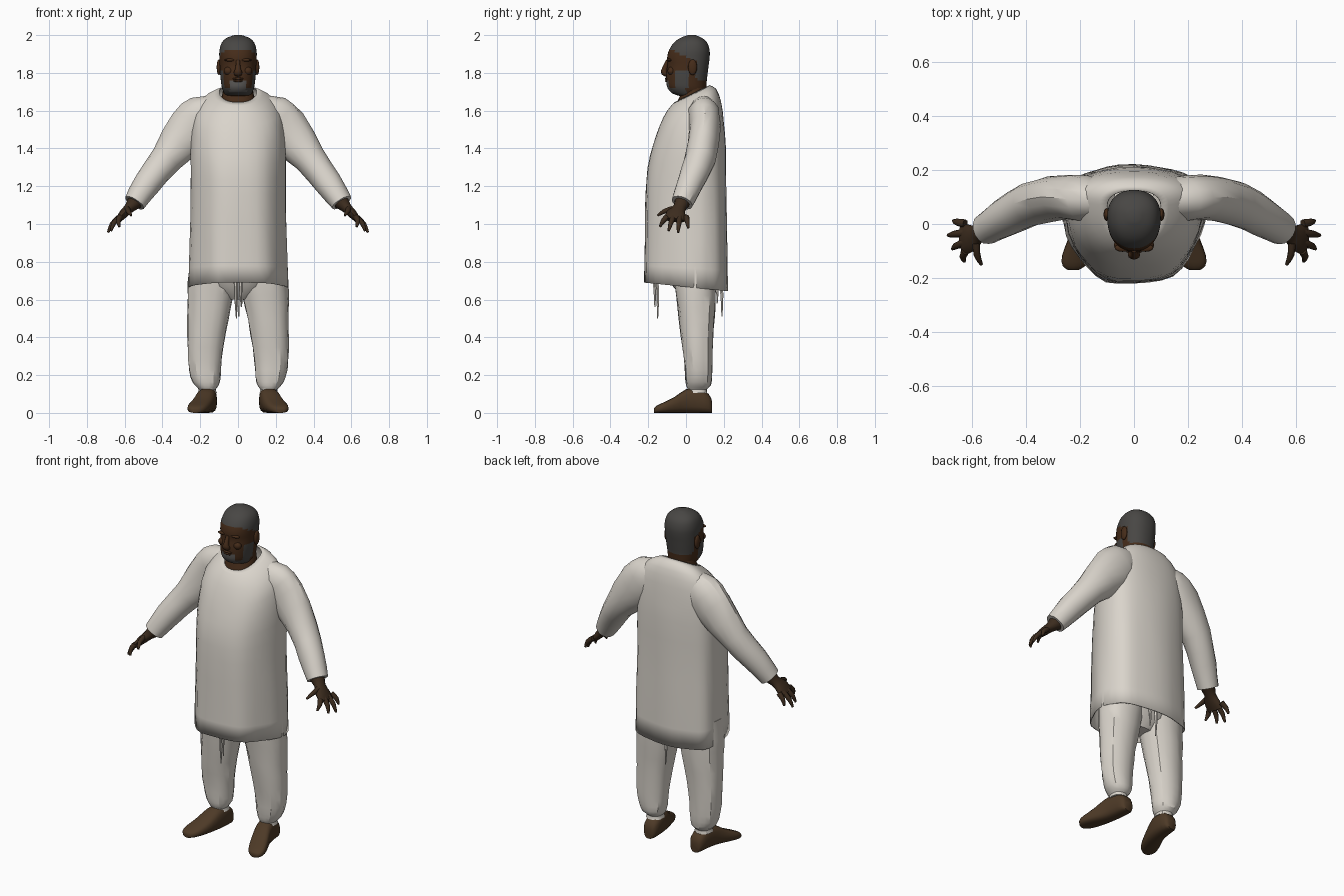
import bpy, bmesh, math, random
from mathutils import Vector

random.seed(4)
if "Cube" in bpy.data.objects:
    bpy.data.objects.remove(bpy.data.objects["Cube"], do_unlink=True)


def material(name, r, g, b):
    m = bpy.data.materials.new(name)
    m.use_nodes = True
    m.diffuse_color = (r, g, b, 1)
    m.node_tree.nodes["Principled BSDF"].inputs["Base Color"].default_value = (r, g, b, 1)
    return m


CLOTH = material("pale cotton", .70, .66, .60)
SKIN = material("face skin", .060, .025, .010)
HAND = material("hand skin", .045, .025, .013)
SHOE = material("brown foot", .075, .042, .020)
HAIR = material("grey hair", .065, .062, .058)
BEARD = material("light beard", .11, .105, .10)


def finish(name, bm, mats, rule=None, angle=35, thick=0):
    bmesh.ops.recalc_face_normals(bm, faces=bm.faces)
    if rule:
        for f in bm.faces:
            f.material_index = rule(f.calc_center_median())
    me = bpy.data.meshes.new(name)
    bm.to_mesh(me)
    bm.free()
    for m in mats:
        me.materials.append(m)
    ob = bpy.data.objects.new(name, me)
    bpy.context.collection.objects.link(ob)
    if thick:
        mod = ob.modifiers.new("thickness", 'SOLIDIFY')
        mod.thickness = thick
        mod.offset = -1
    bpy.ops.object.select_all(action='DESELECT')
    ob.select_set(True)
    bpy.context.view_layer.objects.active = ob
    bpy.ops.object.shade_smooth_by_angle(angle=math.radians(angle))
    return ob


def resample(rows, steps):
    """Smooth curve through rows of numbers."""
    out = []
    for i in range(len(rows) - 1):
        a, b, c, d = (rows[min(max(i + k, 0), len(rows) - 1)] for k in (-1, 0, 1, 2))
        for s in range(steps):
            t = s / steps
            out.append([q + .5 * t * (r - p + t * (2*p - 5*q + 4*r - w + t * (3*(q - r) + w - p)))
                        for p, q, r, w in zip(a, b, c, d)])
    return out + [list(rows[-1])]


def loft(name, rings, mats, caps=True, **kw):
    bm = bmesh.new()
    vs = [[bm.verts.new(p) for p in ring] for ring in rings]
    n = len(vs[0])
    for a, b in zip(vs, vs[1:]):
        for i in range(n):
            j = (i + 1) % n
            bm.faces.new((a[i], a[j], b[j], b[i]))
    if caps:
        bm.faces.new(vs[0])
        bm.faces.new(vs[-1])
    return finish(name, bm, mats, **kw)


def spow(v, p):
    return math.copysign(abs(v) ** p, v)


def egg(zf, zb, yf, yb, hw, cx=0, mid=.5, n=24, p=.9, fold=0, jit=0):
    """Horizontal section, tilted from front height zf to back height zb."""
    cy = yf + (yb - yf) * mid
    pts = []
    for i in range(n):
        a = math.tau * i / n
        k = 1 + fold * math.cos(7 * a + 1) + random.uniform(-jit, jit)
        s = spow(math.sin(a), p)
        y = cy + s * k * ((yb - cy) if s > 0 else (cy - yf))
        x = cx + hw * k * spow(math.cos(a), p)
        pts.append((x, y, zf + (zb - zf) * (y - yf) / (yb - yf)))
    return pts


def tube(name, rows, mats, n=12, steps=2, jit=0, **kw):
    """Tube along x, y, z with an in-plane radius and a depth radius."""
    rows = resample(rows, steps)
    rings = []
    for i, r in enumerate(rows):
        d = Vector(rows[min(i + 1, len(rows) - 1)][:3]) - Vector(rows[max(i - 1, 0)][:3])
        u = d.cross(Vector((0, 1, 0))).normalized()
        v = d.cross(u).normalized()
        ring = []
        for k in range(n):
            a = math.tau * k / n
            q = 1 + random.uniform(-jit, jit)
            ring.append(Vector(r[:3]) + q * (u * r[3] * math.cos(a) + v * r[4] * math.sin(a)))
        rings.append(ring)
    return loft(name, rings, mats, **kw)


def blob(name, loc, size, mat, seg=12):
    bm = bmesh.new()
    bmesh.ops.create_uvsphere(bm, u_segments=seg, v_segments=8, radius=1)
    for v in bm.verts:
        v.co = Vector(loc) + Vector(size) * v.co
    return finish(name, bm, [mat], angle=60)


# Head: height, front, back, half width
head_rows = [(1.675, -.02, .10, .065), (1.69, -.07, .105, .072), (1.72, -.098, .108, .085),
             (1.76, -.104, .11, .091), (1.80, -.104, .115, .095), (1.84, -.098, .12, .097),
             (1.88, -.10, .125, .099), (1.92, -.09, .125, .098), (1.96, -.064, .112, .086),
             (1.985, -.03, .085, .06), (2.0, .01, .05, .02)]


def head_colour(c):
    x, y, z = c
    if z > 1.925 - .05 * max(0, (y + .08) / .1) or (y > .055 and z > 1.765):
        return 1
    if z < 1.755 and y < -.07 and abs(x) < .045 and z > 1.70:
        return 2
    if z < 1.725 and y < 0 and z > 1.685:
        return 1
    if abs(x) > .05 and -.06 < y < .015 and 1.72 < z < 1.82:
        return 1
    return 0


loft("head", [egg(z, z, f, b, w, mid=.55, n=40) for z, f, b, w in resample(head_rows, 3)],
     [SKIN, HAIR, BEARD], rule=head_colour, angle=50)

# Neck and the skin shown in the neckline
loft("neck", [egg(z, z, f, b, w) for z, f, b, w in
              [(1.57, -.06, .11, .10), (1.65, -.046, .113, .094),
               (1.69, -.025, .108, .082), (1.76, -.02, .10, .075)]], [SKIN], angle=60)

# Face details
tube("nose", [(0, -.098, 1.865, .010, .008), (0, -.112, 1.825, .014, .014),
              (0, -.115, 1.80, .023, .017), (0, -.10, 1.788, .017, .008)], [SKIN], angle=60)
blob("upper_lip", (0, -.100, 1.769), (.030, .012, .007), SKIN)
blob("lower_lip", (0, -.099, 1.757), (.026, .012, .007), SKIN)
for side, s in (("left", 1), ("right", -1)):
    blob(side + "_ear", (s * .101, .035, 1.83), (.012, .024, .042), SKIN)
    blob(side + "_brow", (s * .042, -.088, 1.868), (.030, .015, .008), SKIN)
    blob(side + "_cheek", (s * .05, -.078, 1.81), (.025, .020, .022), SKIN)

# Tunic: front height, back height, front, back, half width, fold depth
tunic_rows = [(1.645, 1.735, -.06, .125, .10, 0), (1.60, 1.715, -.10, .16, .165, 0),
              (1.52, 1.65, -.14, .185, .225, 0), (1.42, 1.54, -.175, .20, .247, .004),
              (1.30, 1.40, -.205, .21, .252, .008), (1.15, 1.15, -.217, .212, .252, .012),
              (.90, .90, -.222, .217, .257, .018), (.69, .645, -.225, .22, .262, .022)]
loft("tunic", [egg(*r[:5], mid=.68, n=36, p=.88, fold=r[5], jit=.006 if i > 3 else 0)
               for i, r in enumerate(resample(tunic_rows, 2))],
     [CLOTH], caps=False, thick=.006, angle=30)

# Trouser seat under the tunic
loft("trouser_seat", [egg(z, z, f, b, w, p=.8) for z, f, b, w in
                      [(.60, .0, .10, .06), (.67, -.07, .15, .15),
                       (.78, -.10, .17, .22), (.98, -.12, .17, .22)]], [CLOTH])

# Hanging waist cords, front and back
for i, (x, y, top, low) in enumerate([(-.012, -.15, .76, .50), (.014, -.165, .76, .56),
                                      (.0, .19, .74, .51), (.02, .165, .74, .58)]):
    tube(f"waist_cord_{i + 1}", [(x, y - .01, top, .012, .012), (x, y, (top + low) / 2, .009, .009),
                                 (x + .004, y, low, .003, .003)], [CLOTH], n=6)

leg_rows = [(.80, -.07, .165, .13, .13), (.68, -.06, .16, .14, .128), (.56, -.045, .155, .153, .115),
            (.42, -.03, .145, .167, .102), (.28, -.012, .14, .176, .09), (.19, -.005, .138, .172, .080),
            (.145, .0, .13, .166, .062), (.125, .01, .11, .163, .046), (.105, .008, .113, .163, .05)]
sleeve_rows = [(.10, .09, 1.64, .05, .05), (.17, .092, 1.58, .115, .085), (.25, .10, 1.50, .128, .083),
               (.38, .075, 1.345, .086, .082), (.48, .022, 1.215, .073, .070),
               (.548, -.020, 1.112, .058, .058)]
# Foot: depth position, centre, half width, height
foot_rows = [(.138, .156, .025, .06), (.12, .156, .042, .10), (.06, .16, .049, .13),
             (0, .17, .052, .125), (-.06, .19, .056, .085), (-.12, .212, .055, .055),
             (-.155, .222, .042, .038), (-.17, .225, .02, .025)]
finger_tips = {"thumb": (.565, -.15, 1.045), "index_finger": (.628, -.138, .985),
               "middle_finger": (.672, -.092, .963), "ring_finger": (.688, -.042, .955),
               "little_finger": (.668, .012, .978)}

for side, s in (("left", 1), ("right", -1)):
    # Baggy leg gathered at the ankle
    loft(side + "_trouser_leg",
         [egg(z, z, f, b, w, cx=s * c, n=18, fold=.02, jit=.025)
          for z, f, b, c, w in resample(leg_rows, 2)], [CLOTH], angle=30)

    # Foot with flat sole
    loft(side + "_foot",
         [[(s * (c + w * spow(math.cos(a), .7)), y, h * (.5 + .5 * spow(math.sin(a), .7)))
           for a in (math.tau * k / 16 for k in range(16))]
          for y, c, w, h in resample(foot_rows, 2)], [SHOE], angle=45)

    # Sleeve with an inset cuff opening
    def flip(r):
        return (s * r[0], *r[1:])
    end = (.540, -.016, 1.124, .046, .046)
    tube(side + "_sleeve", [flip(r) for r in sleeve_rows], [CLOTH], n=16, jit=.03, angle=30)

    # Wrist, palm and fingers
    tube(side + "_palm", [flip(r) for r in [end, (.575, -.035, 1.085, .028, .034),
                                            (.605, -.052, 1.055, .024, .052),
                                            (.635, -.060, 1.020, .016, .055)]], [HAND], angle=50)
    for i, (name, tip) in enumerate(finger_tips.items()):
        root = Vector((.585, -.07, 1.08)) if i == 0 else Vector((.625, -.135 + .034 * i, 1.038))
        tip = Vector(tip)
        knuckle = root.lerp(tip, .55) + Vector((.007, 0, .007))
        rows = [(*root, .015, .016), (*knuckle, .013, .013), (*tip, .006, .006)]
        tube(f"{side}_{name}", [flip(r) for r in rows], [HAND], n=8, angle=50)
